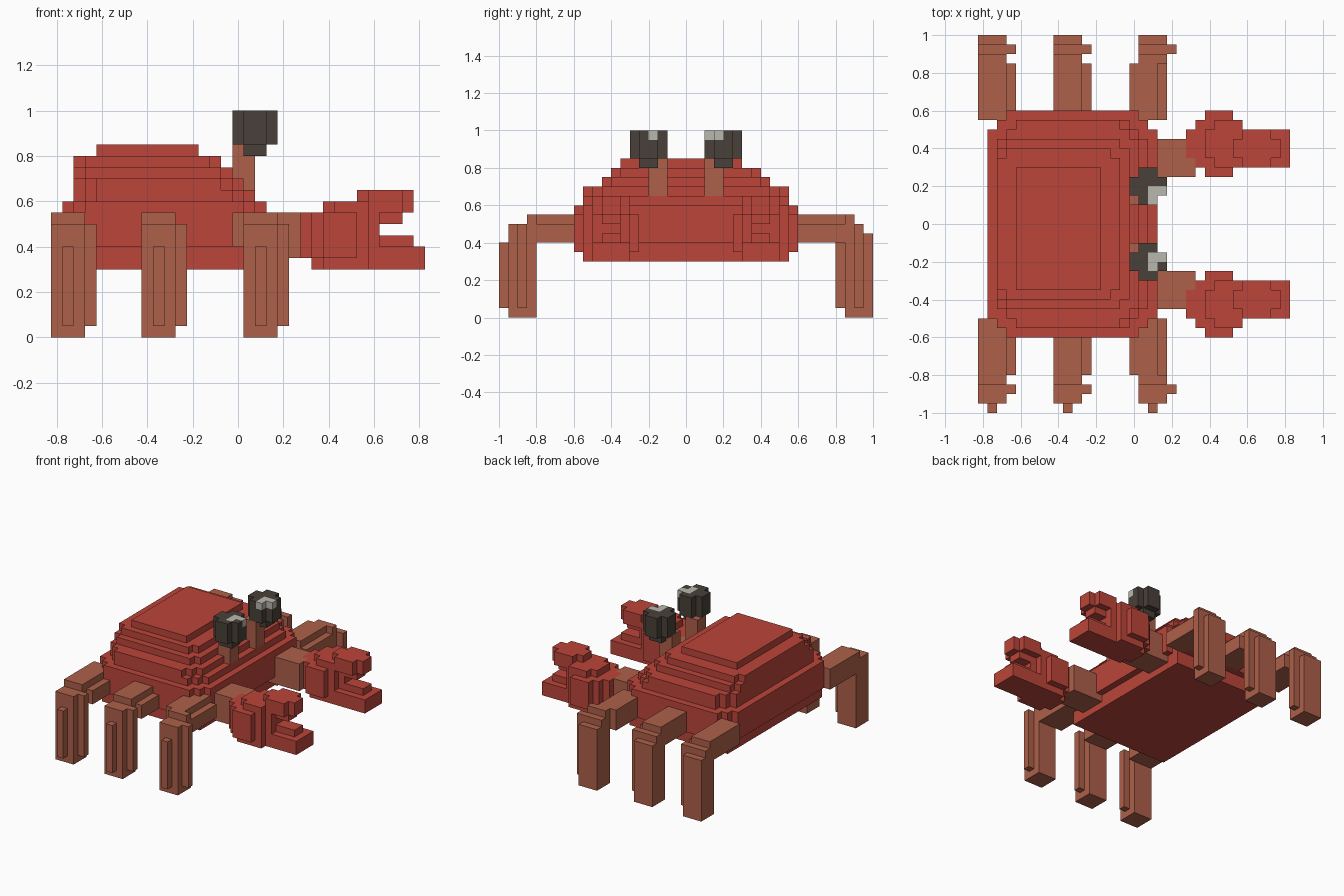
import bpy
import bmesh
from mathutils import Vector

cube = bpy.data.objects.get("Cube")
if cube:
    bpy.data.objects.remove(cube, do_unlink=True)

CELL = 0.05
ORIGIN = Vector((-0.825, 0, 0))


def make_material(name, colour):
    material = bpy.data.materials.new(name)
    material.use_nodes = True
    rgba = (*colour, 1)
    material.diffuse_color = rgba
    shader = material.node_tree.nodes["Principled BSDF"]
    shader.inputs["Base Color"].default_value = rgba
    shader.inputs["Roughness"].default_value = 0.9
    return material


shell_red = make_material("shell red", (0.50, 0.06, 0.042))
limb_brown = make_material("limb brown", (0.42, 0.117, 0.067))
eye_dark = make_material("eye dark", (0.067, 0.051, 0.041))
eye_glint = make_material("eye glint", (0.49, 0.48, 0.43))


def block(xs, ys, zs, cut=0):
    """Set of grid cells in a box whose upright corners are stepped off by cut."""
    cells = set()
    for x in range(*xs):
        for y in range(*ys):
            corner = min(x - xs[0], xs[1] - 1 - x) + min(y - ys[0], ys[1] - 1 - y)
            if corner >= cut:
                cells.update((x, y, z) for z in range(*zs))
    return cells


def mirrored(cells):
    return {(x, -1 - y, z) for x, y, z in cells}


def moved(cells, dx, dy):
    return {(x + dx, y + dy, z) for x, y, z in cells}


def build(name, cells, material, accent=None, accent_cells=()):
    """Skin the outside of a set of cells and merge the flat faces."""
    bm = bmesh.new()
    for cell in cells:
        for axis in range(3):
            for side in (0, 1):
                neighbour = list(cell)
                neighbour[axis] += 2 * side - 1
                if tuple(neighbour) in cells:
                    continue
                corners = []
                for a, b in ((0, 0), (1, 0), (1, 1), (0, 1)):
                    point = Vector(cell)
                    point[axis] += side
                    point[(axis + 1) % 3] += a
                    point[(axis + 2) % 3] += b
                    corners.append(bm.verts.new(point * CELL + ORIGIN))
                face = bm.faces.new(corners if side else corners[::-1])
                face.material_index = int(cell in accent_cells)
    bmesh.ops.remove_doubles(bm, verts=bm.verts, dist=CELL / 100)
    bmesh.ops.dissolve_limit(bm, angle_limit=0.01, verts=bm.verts, edges=bm.edges,
                             delimit={'MATERIAL'})
    mesh = bpy.data.meshes.new(name)
    bm.to_mesh(mesh)
    bm.free()
    mesh.materials.append(material)
    if accent:
        mesh.materials.append(accent)
    obj = bpy.data.objects.new(name, mesh)
    bpy.context.collection.objects.link(obj)
    return obj


# Stepped shell, from the belly to the top plate
shell = block((2, 18), (-11, 11), (6, 8))
shell |= block((1, 19), (-12, 12), (8, 12), cut=2)
shell |= block((2, 18), (-11, 11), (12, 13), cut=2)
shell |= block((2, 17), (-11, 11), (13, 14), cut=2)
shell |= block((2, 16), (-9, 9), (14, 15), cut=1)
shell |= block((2, 15), (-8, 8), (15, 16), cut=1)
shell |= block((4, 13), (-7, 6), (16, 17))
build("shell", shell, shell_red)

# Lower leg: square post with a rib on one face and another on its side
post = block((0, 3), (-19, -16), (0, 8))
post |= block((1, 2), (-20, -19), (1, 8))
post |= block((3, 4), (-18, -17), (1, 8))

# Knee ends are stepped differently on the two sides
right_knee = block((0, 3), (-19, -16), (8, 10)) | block((0, 3), (-17, -16), (10, 11))
right_knee |= block((3, 4), (-18, -17), (8, 10))
left_knee = block((0, 3), (17, 20), (8, 9)) | block((0, 3), (17, 19), (9, 10))
left_knee |= block((0, 3), (17, 18), (10, 11)) | block((3, 4), (18, 19), (8, 10))
right_thigh = block((0, 4), (-16, -10), (8, 10)) | block((0, 3), (-16, -10), (10, 11))
left_thigh = block((0, 4), (11, 17), (8, 10)) | block((0, 3), (11, 17), (10, 11))

for place, start, thigh_shift in (("back", 0, 0), ("middle", 8, 0), ("front", 17, -1)):
    right_leg = moved(post | right_knee, start, 0)
    right_leg |= moved(right_thigh, start + thigh_shift, 0)
    left_leg = moved(moved(post, 0, 36) | left_knee, start, 0)
    left_leg |= moved(left_thigh, start + thigh_shift, 0)
    build(place + "_right_leg", right_leg - shell, limb_brown)
    build(place + "_left_leg", left_leg - shell, limb_brown)

# Claw: rounded palm, raised upper finger and longer lower finger
palm = block((23, 29), (6, 11), (6, 7), cut=1)
palm |= block((22, 29), (5, 12), (7, 11), cut=2)
palm |= block((24, 29), (6, 11), (11, 12), cut=1)
upper_finger = block((29, 31), (7, 9), (10, 11))
upper_finger |= block((27, 32), (6, 10), (11, 13), cut=1)
lower_finger = block((28, 33), (6, 10), (6, 8))
lower_finger |= block((29, 32), (7, 9), (8, 9))
claw = palm | upper_finger | lower_finger
arm = block((18, 23), (5, 9), (7, 11)) - claw - shell

build("left_claw", claw, shell_red)
build("right_claw", mirrored(claw), shell_red)
build("left_arm", arm, limb_brown)
build("right_arm", mirrored(arm), limb_brown)

# Eyes on stalks, each with a small pale glint at the front of its top layer
stalk = block((16, 18), (2, 4), (13, 17)) - shell
eye = block((16, 20), (2, 6), (17, 20), cut=1) | block((17, 19), (3, 5), (16, 17))
eye -= stalk
for side, shape, pole, glint_y in (("left", eye, stalk, 2),
                                   ("right", mirrored(eye), mirrored(stalk), -5)):
    glint = block((18, 20), (glint_y, glint_y + 2), (19, 20)) - {(19, glint_y, 19)}
    build(side + "_eye", shape, eye_dark, eye_glint, glint)
    build(side + "_eye_stalk", pole, limb_brown)
